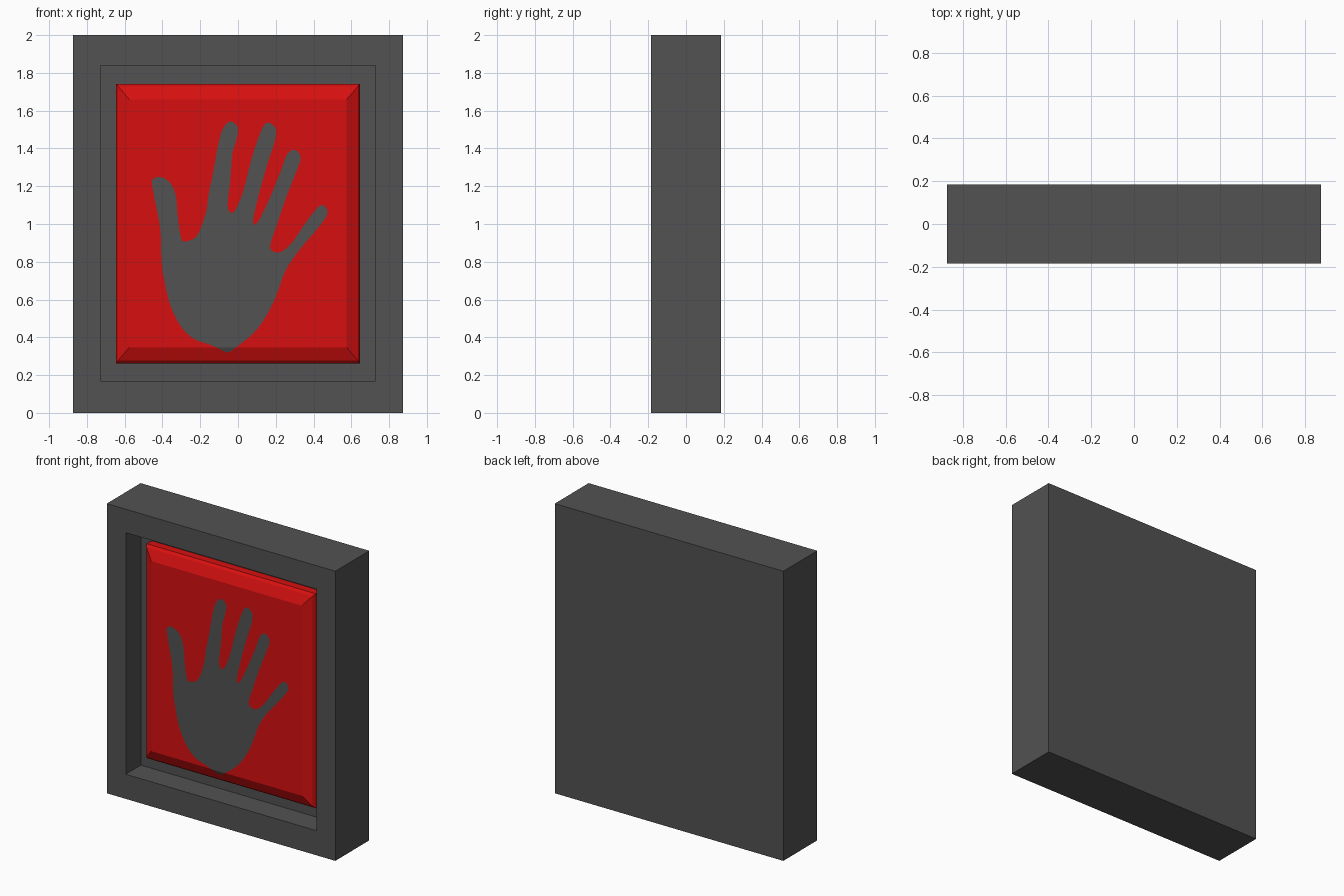
import bpy, bmesh
from mathutils import Vector

if "Cube" in bpy.data.objects:
    bpy.data.objects.remove(bpy.data.objects["Cube"])

def material(name, rgb):
    m = bpy.data.materials.new(name)
    m.diffuse_color = (*rgb, 1)
    m.use_nodes = True
    m.node_tree.nodes["Principled BSDF"].inputs["Base Color"].default_value = m.diffuse_color
    return m

GREY = material("dark grey", (0.085, 0.085, 0.085))
RED = material("red", (0.68, 0.005, 0.005))

def finish(name, bm, mat):
    me = bpy.data.meshes.new(name)
    bm.to_mesh(me)
    bm.free()
    me.materials.append(mat)
    ob = bpy.data.objects.new(name, me)
    bpy.context.collection.objects.link(ob)
    return ob

def ring_loft(name, rings, mat):
    """Loft rectangles (half width, z bottom, z top, y) and cap both ends."""
    bm = bmesh.new()
    loops = [[bm.verts.new(p) for p in ((-w, y, a), (w, y, a), (w, y, b), (-w, y, b))]
             for w, a, b, y in rings]
    for p, q in zip(loops, loops[1:]):
        for i in range(4):
            j = (i + 1) % 4
            bm.faces.new((p[i], p[j], q[j], q[i]))
    bm.faces.new(loops[0])
    bm.faces.new(loops[-1])
    bmesh.ops.recalc_face_normals(bm, faces=bm.faces)
    return finish(name, bm, mat)

# Outer frame block with recessed front
ring_loft("frame", [(0.873, 0, 2, 0.185), (0.873, 0, 2, -0.185),
                    (0.728, 0.17, 1.838, -0.185), (0.728, 0.17, 1.838, -0.02)], GREY)

# Raised panel with a bevelled rim
ring_loft("scanner_panel", [(0.645, 0.262, 1.742, -0.021), (0.645, 0.262, 1.742, -0.075),
                            (0.634, 0.278, 1.728, -0.093),
                            (0.575, 0.347, 1.659, -0.125)], RED)

# Hand outline in hundredths (x, z), clockwise from the thumb
HAND = [(-45, 118), (-45.5, 123), (-42, 125), (-36.5, 122.5), (-33, 115.5), (-32, 105),
        (-30, 92), (-27, 91), (-21.5, 94), (-17, 106), (-15.5, 116), (-13, 128),
        (-10.5, 142), (-8, 150.5), (-4, 154.3), (0, 151), (-1, 144), (-3, 137),
        (-4, 123.5), (-5.5, 109), (-2, 106.5), (3, 118), (7, 134), (12.5, 150),
        (16, 153.7), (20, 150.5), (19.5, 144), (15.5, 131.5), (11, 115.5), (8, 101.5),
        (10.5, 101), (16.5, 113), (23, 129), (26, 137), (30, 139.3), (33.2, 135.5),
        (31, 128), (26, 115.5), (20.5, 99.5), (17, 87.5), (22, 85), (28.5, 90),
        (35, 99.5), (41.5, 108), (45, 110), (47.5, 106.5), (45.5, 102), (39, 94),
        (31.5, 85), (25, 75), (20, 61.5), (14.5, 50.5), (8, 42), (0, 35.5),
        (-5.5, 32), (-11, 34.5), (-16, 36.5), (-22.5, 38.7), (-28, 43), (-32.5, 49.5),
        (-36.5, 59), (-39, 70.5), (-40.5, 80), (-41, 96), (-43, 107.5)]

# Hand inlay, smoothed outline, thin plate that follows the lower bevel
pts = [Vector(p) / 100 for p in HAND]
n = len(pts)
outline = []
for i in range(n):
    a, b, c, d = (pts[(i + k) % n] for k in (-1, 0, 1, 2))
    for t in (0, 1 / 3, 2 / 3):
        outline.append(0.5 * (2 * b + (c - a) * t + (2 * a - 5 * b + 4 * c - d) * t * t
                              + (3 * b - a - 3 * c + d) * t ** 3))
bm = bmesh.new()
bm.faces.new([bm.verts.new((p.x, -0.128, p.y)) for p in outline])
bmesh.ops.bisect_plane(bm, geom=bm.verts[:] + bm.edges[:] + bm.faces[:],
                       plane_co=(0, 0, 0.347), plane_no=(0, 0, 1))
for f in bm.faces:
    f.normal_update()
    if f.normal.y > 0:
        f.normal_flip()
bmesh.ops.triangulate(bm, faces=bm.faces[:])
for v in bm.verts:
    if v.co.z < 0.347:
        v.co.y += (0.347 - v.co.z) * 0.032 / 0.069
finish("hand_inlay", bm, GREY)
